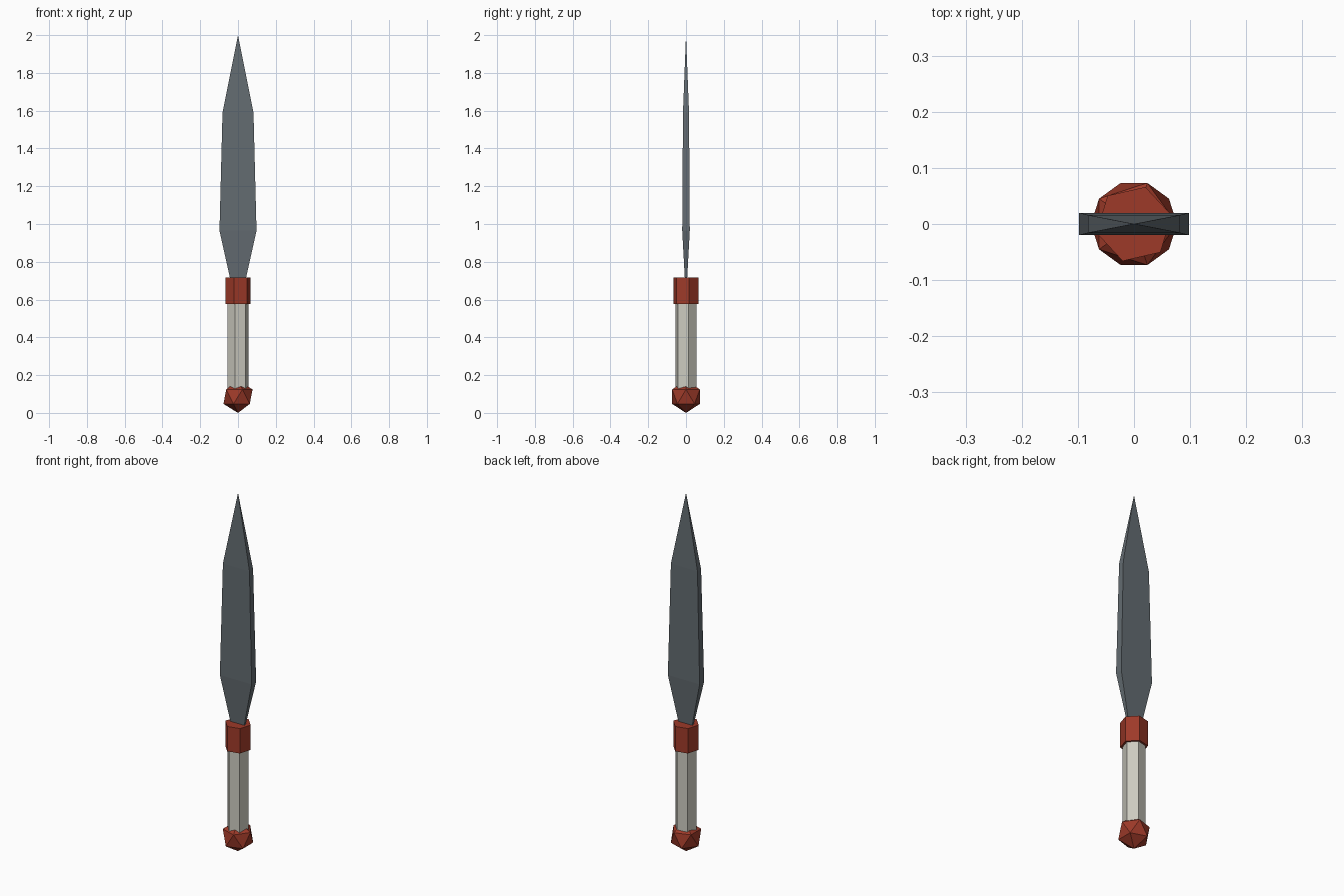
import bpy
import bmesh
from math import radians

cube = bpy.data.objects.get("Cube")
if cube:
    bpy.data.objects.remove(cube, do_unlink=True)


def material(name, rgb):
    m = bpy.data.materials.new(name)
    m.use_nodes = True
    m.diffuse_color = (*rgb, 1)
    m.node_tree.nodes["Principled BSDF"].inputs["Base Color"].default_value = (*rgb, 1)
    return m


steel = material("dark steel", (0.125, 0.148, 0.165))
red = material("rust red", (0.34, 0.042, 0.022))
bone = material("pale bone", (0.60, 0.59, 0.52))


def finish(obj, name, mat):
    obj.name = obj.data.name = name
    obj.data.materials.append(mat)


def hex_bar(name, radius, bottom, top, mat):
    bpy.ops.mesh.primitive_cylinder_add(
        vertices=6, radius=radius, depth=top - bottom,
        location=(0, 0, (top + bottom) / 2), rotation=(0, 0, radians(43)))
    finish(bpy.context.object, name, mat)


# Grip and collar: slightly turned hexagonal bars
hex_bar("grip", 0.058, 0.10, 0.60, bone)
hex_bar("collar", 0.069, 0.577, 0.716, red)

# Pommel: plain icosahedron
bpy.ops.mesh.primitive_ico_sphere_add(subdivisions=1, radius=0.086, location=(0, 0, 0.086))
finish(bpy.context.object, "pommel", red)

# Blade: rectangular sections (height, half width, half thickness) closing to a point
sections = [(0.69, 0.037, 0.005), (0.965, 0.098, 0.020), (1.59, 0.082, 0.016)]
bm = bmesh.new()
rings = [[bm.verts.new((sx * w, sy * t, z))
          for sx, sy in ((-1, -1), (1, -1), (1, 1), (-1, 1))]
         for z, w, t in sections]
tip = bm.verts.new((0, 0, 2))
bm.faces.new(rings[0][::-1])
for i in range(4):
    j = (i + 1) % 4
    for low, high in zip(rings, rings[1:]):
        bm.faces.new((low[i], low[j], high[j], high[i]))
    bm.faces.new((rings[-1][i], rings[-1][j], tip))
bmesh.ops.recalc_face_normals(bm, faces=bm.faces)
mesh = bpy.data.meshes.new("blade")
bm.to_mesh(mesh)
bm.free()
blade = bpy.data.objects.new("blade", mesh)
bpy.context.collection.objects.link(blade)
finish(blade, "blade", steel)
